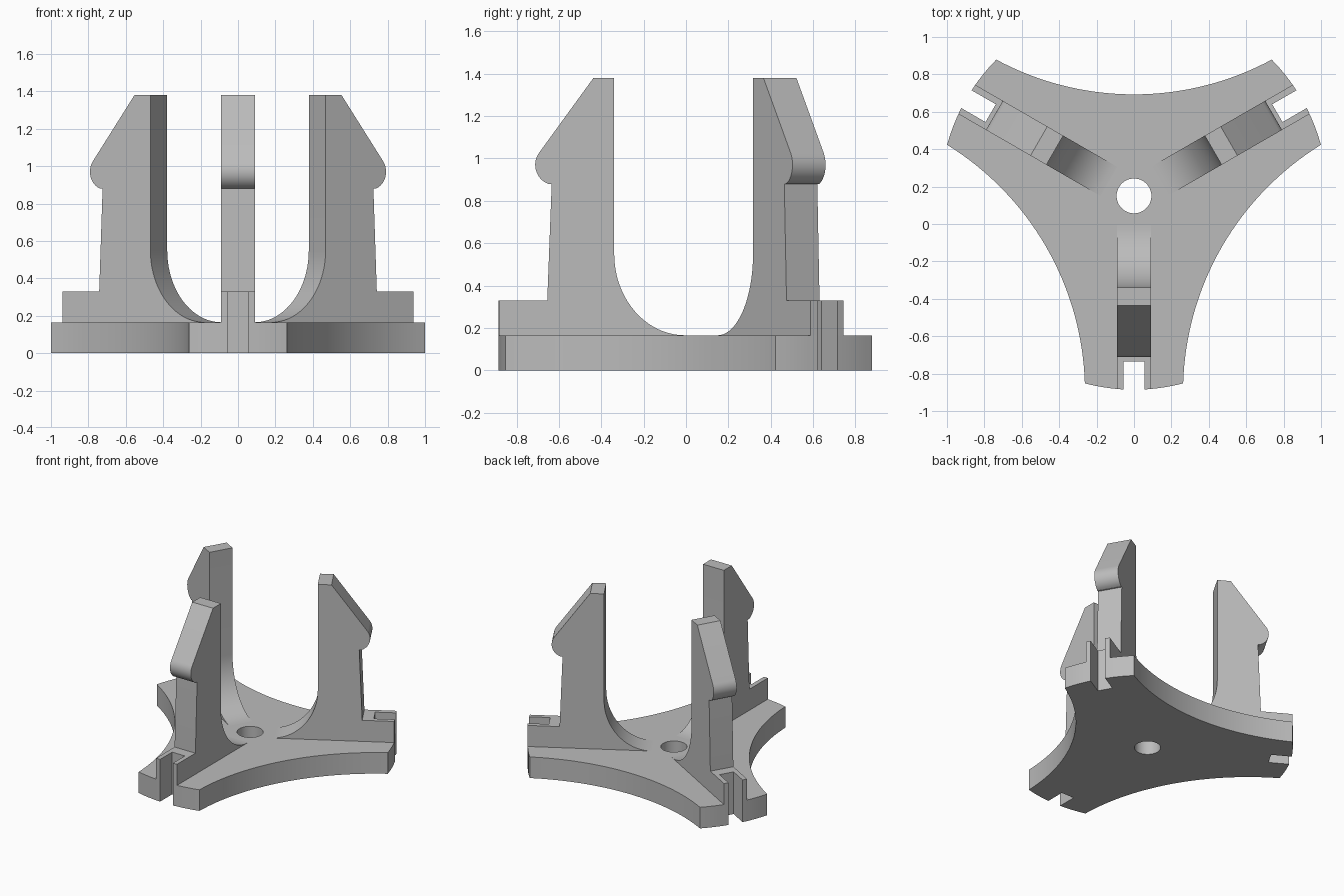
import bpy, bmesh, math
from mathutils import Matrix, Vector

if "Cube" in bpy.data.objects:
    bpy.data.objects.remove(bpy.data.objects["Cube"])

CY = 0.15          # y of the three-fold axis
R = 1.036          # outer radius of the arm tips
BASE_H, LEDGE_H = 0.165, 0.33
FIN, SLOT, SLOT_R = 0.09, 0.055, 0.885   # half widths and slot depth
STEM_R = 0.805
TIP = math.radians(14.7)                 # half angle of an arm tip

grey = bpy.data.materials.new("grey plastic")
grey.diffuse_color = (0.5, 0.5, 0.5, 1)
grey.use_nodes = True
grey.node_tree.nodes["Principled BSDF"].inputs["Base Color"].default_value = grey.diffuse_color


def arc(cx, cy, rx, ry, a0, a1, n):
    return [(cx + rx * math.cos(a0 + (a1 - a0) * i / n),
             cy + ry * math.sin(a0 + (a1 - a0) * i / n)) for i in range(n + 1)]


def extrude(name, loops, vec, place):
    """Fill closed 3D loops (later ones are holes), extrude by vec, place."""
    bm = bmesh.new()
    edges = []
    for pts in loops:
        vs = [bm.verts.new(p) for p in pts]
        edges += [bm.edges.new((vs[i - 1], vs[i])) for i in range(len(vs))]
    bmesh.ops.triangle_fill(bm, edges=edges, use_beauty=True)
    geo = bmesh.ops.extrude_face_region(bm, geom=bm.faces[:], use_keep_orig=True)
    bmesh.ops.translate(bm, vec=vec,
                        verts=[g for g in geo["geom"] if isinstance(g, bmesh.types.BMVert)])
    bmesh.ops.recalc_face_normals(bm, faces=bm.faces[:])
    bm.transform(place)
    me = bpy.data.meshes.new(name)
    bm.to_mesh(me)
    bm.free()
    me.materials.append(grey)
    ob = bpy.data.objects.new(name, me)
    bpy.context.collection.objects.link(ob)
    bpy.ops.object.select_all(action='DESELECT')
    ob.select_set(True)
    bpy.context.view_layer.objects.active = ob
    bpy.ops.object.shade_smooth_by_angle(angle=math.radians(25))


def rot(p, a):
    return (p[0] * math.cos(a) - p[1] * math.sin(a),
            p[0] * math.sin(a) + p[1] * math.cos(a))


def flat(pts, z):
    return [Vector((x, y, z)) for x, y in pts]


centre = Matrix.Translation((0, CY, 0))
turns = [math.radians(a) for a in (-90, 30, 150)]

# Three-armed base: slotted round tips joined by concave sides, round hole
slot_a = math.asin(SLOT / R)
tip = (arc(0, 0, R, R, -TIP, -slot_a, 4)
       + [(SLOT_R, -SLOT), (SLOT_R, SLOT)]
       + arc(0, 0, R, R, slot_a, TIP, 4))
half = R * math.sin(math.radians(60) - TIP)      # half chord of a side
far = R * math.cos(math.radians(60) - TIP)
sag = far - 0.543
side_r = (half ** 2 + sag ** 2) / (2 * sag)
open_a = math.asin(half / side_r)
side = [rot(p, math.radians(60)) for p in
        arc(0.543 + side_r, 0, side_r, side_r, math.pi + open_a, math.pi - open_a, 32)]
outline = [rot(p, a) for a in turns for p in tip + side[1:-1]]
hole = arc(0, 0, 0.093, 0.093, 0, 2 * math.pi, 48)[:-1]
extrude("base", [flat(outline, 0), flat(hole, 0)], (0, 0, BASE_H), centre)

# Clip fin profile (radius, height): inner curve, flat top, slope, rounded barb, stem
fin = arc(0.155, 0.55, 0.334, 0.55 - BASE_H, -math.pi / 2, 0, 20)
fin += [(0.489, 1.38), (0.587, 1.38)]
fin += arc(0.765, 0.97, 0.097, 0.097, math.radians(36), math.radians(-68), 12)
fin += [(0.784, 0.88), (STEM_R, LEDGE_H), (STEM_R, BASE_H)]

# Raised ledge with the slot in its outer end
fin_a = math.asin(FIN / R)
ledge = ([(STEM_R, -FIN)] + arc(0, 0, R, R, -fin_a, -slot_a, 2)
         + [(SLOT_R, -SLOT), (SLOT_R, SLOT)]
         + arc(0, 0, R, R, slot_a, fin_a, 2) + [(STEM_R, FIN)])

for label, a in zip(("front", "right", "left"), turns):
    place = centre @ Matrix.Rotation(a, 4, 'Z')
    extrude(label + "_clip_fin", [[Vector((r, -FIN, z)) for r, z in fin]],
            (0, 2 * FIN, 0), place)
    extrude(label + "_slotted_ledge", [flat(ledge, BASE_H)],
            (0, 0, LEDGE_H - BASE_H), place)
